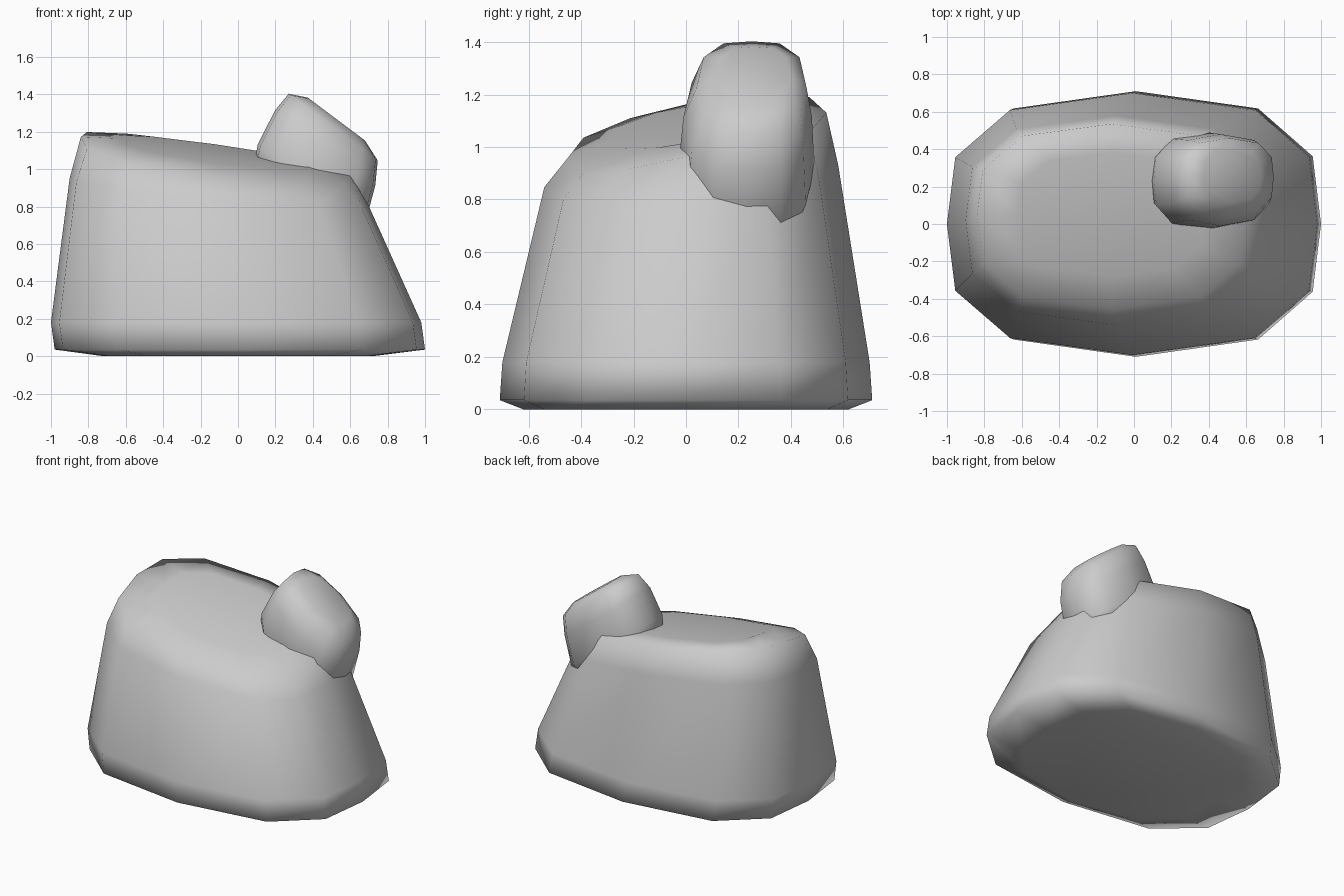
import bpy, bmesh
from mathutils import Vector

if "Cube" in bpy.data.objects:
    bpy.data.objects.remove(bpy.data.objects["Cube"])

# Quarter of the rounded twelve-sided outline, mirrored to the full loop
Q = [(1, 0), (0.955, 0.51), (0.66, 0.87), (0, 1)]
OUTLINE = (Q + [(-x, y) for x, y in Q[2::-1]]
           + [(-x, -y) for x, y in Q[1:]] + [(x, -y) for x, y in Q[2:0:-1]])


def loft(name, rings):
    """Skin a stack of equal-count rings, cap both ends, shade smooth."""
    bm = bmesh.new()
    loops = [[bm.verts.new(p) for p in ring] for ring in rings]
    for a, b in zip(loops, loops[1:]):
        for i in range(len(a)):
            j = (i + 1) % len(a)
            bm.faces.new((a[i], a[j], b[j], b[i]))
    for loop in (loops[0], loops[-1]):
        bm.faces.new(loop)
    bmesh.ops.recalc_face_normals(bm, faces=bm.faces)
    for f in bm.faces:
        f.smooth = True
    me = bpy.data.meshes.new(name)
    bm.to_mesh(me)
    bm.free()
    ob = bpy.data.objects.new(name, me)
    bpy.context.collection.objects.link(ob)
    return ob


def body_ring(cx, rx, cy, ry, z, slope_x=0, slope_back=0, slope_front=0):
    pts = []
    for ox, oy in OUTLINE:
        x, y = cx + rx * ox, cy + ry * oy
        slope_y = slope_back if y > 0 else slope_front
        pts.append((x, y, z + slope_x * x + slope_y * y))
    return pts


# Stump body: flat base, tapering walls, sloping rounded top
loft("stump_body", [
    body_ring(0, 0.72, 0, 0.62, 0.0),
    body_ring(0.01, 0.99, 0, 0.71, 0.035),
    body_ring(-0.01, 0.99, 0, 0.70, 0.18),
    body_ring(-0.10, 0.80, 0.02, 0.56, 0.865, -0.094, 0.10, 0.05),
    body_ring(-0.12, 0.72, 0.04, 0.495, 1.05, -0.14, 0.12, 0.25),
    body_ring(-0.12, 0.50, 0.05, 0.33, 1.07, -0.14, 0.12, 0.20),
])

# Side knob: short stub leaning out to the upper right
ORIGIN = Vector((0.40, 0, 0.95))
U, V, N = Vector((0.8, 0, -0.6)), Vector((0, 1, 0)), Vector((0.6, 0, 0.8))


def knob_ring(u0, u1, y0, y1, n):
    cu, ru, cy, ry = (u0 + u1) / 2, (u1 - u0) / 2, (y0 + y1) / 2, (y1 - y0) / 2
    return [ORIGIN + U * (cu + ru * ox) + V * (cy + ry * oy) + N * n
            for ox, oy in OUTLINE]


loft("side_knob", [
    knob_ring(-0.28, 0.33, 0.03, 0.44, -0.16),
    knob_ring(-0.345, 0.37, -0.03, 0.49, -0.03),
    knob_ring(-0.38, 0.29, -0.01, 0.48, 0.17),
    knob_ring(-0.375, 0.22, 0.04, 0.46, 0.285),
    knob_ring(-0.28, 0.10, 0.12, 0.40, 0.33),
])
